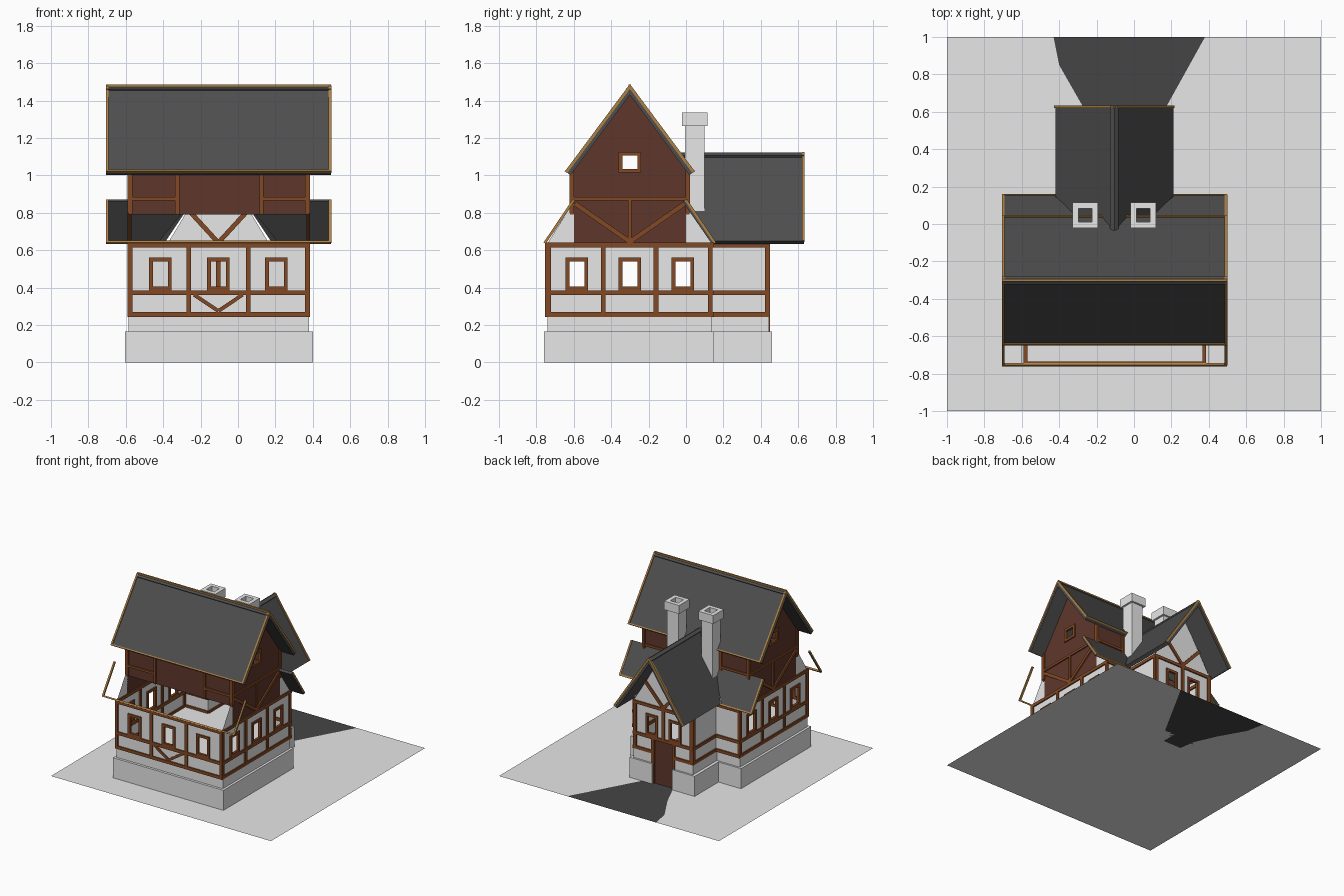
import bpy, bmesh
from mathutils import Vector, Matrix

if "Cube" in bpy.data.objects:
    bpy.data.objects.remove(bpy.data.objects["Cube"])

def material(name, col):
    m = bpy.data.materials.new(name)
    m.diffuse_color = (*col, 1)
    m.use_nodes = True
    m.node_tree.nodes["Principled BSDF"].inputs["Base Color"].default_value = m.diffuse_color
    return m

PALE = material("pale_grey", (0.8, 0.8, 0.8))
SLATE = material("dark_slate", (0.075, 0.075, 0.075))
PATH = material("path_grey", (0.06, 0.06, 0.06))
TIMBER = material("timber_brown", (0.23, 0.066, 0.018))
BOARD = material("red_brown_boards", (0.112, 0.037, 0.024))
GOLD = material("gold_trim", (0.42, 0.22, 0.06))

parts = {}
def part(name, mat):
    if name not in parts:
        parts[name] = (bmesh.new(), mat)
    return parts[name][0]

def face(bm, pts, out):
    f = bm.faces.new([bm.verts.new(p) for p in pts])
    f.normal_update()
    if f.normal.dot(Vector(out)) < 0:
        f.normal_flip()
    return f

def box(bm, x0, x1, y0, y1, z0, z1):
    m = Matrix.Translation(((x0 + x1) / 2, (y0 + y1) / 2, (z0 + z1) / 2))
    bmesh.ops.create_cube(bm, size=1, matrix=m @ Matrix.Diagonal((x1 - x0, y1 - y0, z1 - z0, 1)))

def beam(bm, p, q, n, w=0.025, d=0.02):
    p, q, n = Vector(p), Vector(q), Vector(n).normalized()
    t = (q - p).normalized()
    m = Matrix((t * (q - p).length, n.cross(t) * w, n * d)).transposed().to_4x4()
    m.translation = (p + q) / 2
    bmesh.ops.create_cube(bm, size=1, matrix=m)

def slab(bm, pts, n, th=0.028):
    f = face(bm, pts, n)
    nrm = f.normal.copy()
    r = bmesh.ops.extrude_face_region(bm, geom=[f], use_keep_orig=True)
    bmesh.ops.translate(bm, vec=-nrm * th, verts=[v for v in r["geom"] if isinstance(v, bmesh.types.BMVert)])
    bmesh.ops.recalc_face_normals(bm, faces=bm.faces)

class Side:
    """A vertical plane: axis 'x' or 'y' held at c, facing sign s."""
    def __init__(self, axis, c, s):
        self.axis, self.c, self.s = axis, c, s
        self.n = (s, 0, 0) if axis == 'x' else (0, s, 0)
    def p(self, u, z):
        return (self.c, u, z) if self.axis == 'x' else (u, self.c, z)
    def poly(self, bm, pts):
        face(bm, [self.p(*a) for a in pts], self.n)
    def panel(self, bm, u0, u1, z0, z1, holes=()):
        us = sorted({u0, u1, *[h[0] for h in holes], *[h[1] for h in holes]})
        zs = sorted({z0, z1, *[h[2] for h in holes], *[h[3] for h in holes]})
        for a, b in zip(us, us[1:]):
            for c, d in zip(zs, zs[1:]):
                mu, mz = (a + b) / 2, (c + d) / 2
                if not any(h[0] < mu < h[1] and h[2] < mz < h[3] for h in holes):
                    self.poly(bm, [(a, c), (b, c), (b, d), (a, d)])
    def beams(self, bm, lines, w=0.025):
        for u0, z0, u1, z1 in lines:
            beam(bm, self.p(u0, z0), self.p(u1, z1), self.n, w)
    def frame(self, bm, h):
        a, b, c, d = h
        self.beams(bm, [(a - .01, c, b + .01, c), (a - .01, d, b + .01, d), (a, c, a, d), (b, c, b, d)], 0.02)

def window(u, w=0.1):
    return (u - w / 2, u + w / 2, 0.395, 0.55)

XC, YC = -0.105, -0.3
X0, X1, Y0, Y1 = -0.58, 0.375, -0.745, 0.14
RAILS = (0.256, 0.373, 0.628)

# ground with the path cut into its back edge
outline = [(-.43, 1), (-.4, .85), (-.28, .64), (-.2, .46), (-.18, .33),
           (.05, .33), (.08, .46), (.18, .64), (.28, .82), (.38, 1)]
face(part("path", PATH), [(x, y, 0) for x, y in outline], (0, 0, 1))
face(part("ground", PALE), [(-1, -1, 0), (-1, 1, 0)] + [(x, y, 0) for x, y in outline]
     + [(1, 1, 0), (1, -1, 0)], (0, 0, 1))

# stone base in two tiers, the wing split by the doorway
st = part("stone_base", PALE)
box(st, -.605, .4, -.76, .15, 0, .165)
box(st, X0 - .005, X1 + .005, -.74, .135, .165, .25)
for a, b in ((-.4, -.195), (-.015, .19)):
    box(st, a, b, .15, .46, 0, .165)
    box(st, max(a, -.375), min(b, .165), .135, .445, .165, .25)

plaster = part("plaster_walls", PALE)
timber = part("timber_frame", TIMBER)
boards = part("upper_board_walls", BOARD)

# ground floor front
front = Side('y', Y0, -1)
holes = [window(XC + k * .31) for k in (-1, 0, 1)]
front.panel(plaster, X0, X1, .25, .63, holes)
front.beams(timber, [(X0 - .01, z, X1 + .01, z) for z in RAILS])
front.beams(timber, [(u, .25, u, .63) for u in (X0 + .003, -.263, .055, X1 - .003)])
front.beams(timber, [(-.235, .362, XC, .275), (.025, .362, XC, .275)], .02)
for h in holes:
    front.frame(timber, h)

# side walls with the boarded gables
for side in (Side('x', X0, -1), Side('x', X1, 1)):
    holes = [window(YC + k * .283) for k in (-1, 0, 1)]
    side.panel(plaster, Y0, Y1, .25, .63, holes)
    side.beams(timber, [(Y0 - .01, z, Y1 + .01, z) for z in RAILS])
    side.beams(timber, [(u, .25, u, .63) for u in (Y0 + .01, -.442, -.16, Y1 - .01)])
    for h in holes:
        side.frame(timber, h)
    attic = (YC - .05, YC + .05, 1.025, 1.115)
    side.panel(boards, YC - .31, YC + .31, .63, 1.025)
    side.poly(boards, [(YC - .26, 1.115), (YC + .26, 1.115), (YC, 1.465)])
    side.frame(timber, attic)
    side.beams(timber, [(YC - .3, .875, YC + .3, .875), (YC, .63, YC, .875)], .018)
    for s in (-1, 1):
        side.poly(boards, [(YC + s * .325, 1.025), (YC + s * .05, 1.025),
                           (YC + s * .05, 1.115), (YC + s * .26, 1.115)])
        side.poly(plaster, [(YC + s * .445, .63), (YC + s * .3, .63), (YC + s * .3, .86)])
        side.beams(timber, [(YC + s * .295, .85, YC, .645), (YC + s * .31, .8, YC + s * .31, 1.03)])

# upper floor front and back
for side in (Side('y', YC - .31, -1), Side('y', YC + .31, 1)):
    side.panel(boards, X0, X1, .79, 1.04)
    side.beams(timber, [(u, .79, u, 1.03) for u in (X0 + .005, -.325, .125, X1 - .005)], .022)
    side.beams(timber, [(X0, .875, -.325, .875), (.125, .875, X1, .875)], .018)

# ground floor back, either side of the wing
back = Side('y', Y1, 1)
for a, b in ((X0, -.37), (.16, X1)):
    back.panel(plaster, a, b, .25, .63)
    back.beams(timber, [(a, z, b, z) for z in RAILS])

# wing walls
for side in (Side('x', -.37, -1), Side('x', .16, 1)):
    side.panel(plaster, Y1, .44, .25, .67)
    side.beams(timber, [(Y1, z, .45, z) for z in RAILS])
    side.beams(timber, [(.435, .25, .435, .64)])
gable = Side('y', .44, 1)
holes = [window(XC - .105, .09), window(XC + .105, .09)]
gable.panel(plaster, -.37, .16, .25, .63, holes + [(-.195, -.015, .25, .365)])
gable.poly(plaster, [(-.38, .63), (.17, .63), (XC, 1.085)])
gable.beams(timber, [(-.38, z, .17, z) for z in RAILS[1:]]
            + [(-.37, .256, -.195, .256), (-.015, .256, .16, .256), (XC, .37, XC, .63)]
            + [(u, .25, u, .63) for u in (-.36, .15)])
for s in (-1, 1):
    gable.beams(timber, [(XC + s * .165, .82, XC, .64), (XC + s * .095, 0, XC + s * .095, .37)])
for h in holes:
    gable.frame(timber, h)

# door
box(part("door", BOARD), -.195, -.015, .425, .437, 0, .365)

# main roof with gold edging
RX0, RX1 = -.705, .497
roof = part("main_roof", SLATE)
trim = part("roof_trim", GOLD)
for s in (-1, 1):
    n = (0, s * .46, .34)
    ey, ez = YC + s * .34, 1.018
    slab(roof, [(RX0, YC, 1.478), (RX1, YC, 1.478), (RX1, ey, ez), (RX0, ey, ez)], n)
    for x in (RX0 + .005, RX1 - .005):
        beam(trim, (x, YC, 1.475), (x, ey, ez), n, .014, .016)
    beam(trim, (RX0, ey, ez + .004), (RX1, ey, ez + .004), n, .01, .014)
    # skirt edging on both long sides
    n = (0, s * .23, .155)
    a, b = (YC + s * .3, .868), (YC + s * .452, .643)
    for x in (RX0 + .005, RX1 - .005):
        beam(trim, (x, *a), (x, *b), n, .014, .014)
    beam(trim, (RX0, *b), (RX1, *b), n, .012, .014)
beam(trim, (RX0, YC, 1.478), (RX1, YC, 1.478), (0, 0, 1), .014, .014)

# back skirt roof in two halves
skirt = part("back_skirt_roof", SLATE)
for e, bot, top in ((RX0, -.43, -.25), (RX1, .22, .04)):
    slab(skirt, [(e, .155, .648), (bot, .155, .648), (top, 0, .872), (e, 0, .872)], (0, .23, .155), .022)

# wing roof, trimmed to meet the main house
wing = part("wing_roof", SLATE)
for s in (-1, 1):
    n = (s * .475, 0, .315)
    prof = [(1.122, -.035), (1.02, 0), (.87, 0), (.648, .15), (.648, .63), (1.122, .63)]
    slab(wing, [(XC + s * .315 * (1.122 - z) / .474, y, z) for z, y in prof], n)
    beam(trim, (XC, .626, 1.12), (XC + s * .315, .626, .648), n, .014, .016)

# hollow chimneys with caps
chim = part("chimneys", PALE)
for cx in (-.26, .05):
    for h, z0, z1 in ((.052, .805, 1.27), (.068, 1.265, 1.335)):
        x0, x1, y0, y1, w = cx - h, cx + h, .047 - h, .047 + h, h - .036
        box(chim, x0, x0 + w, y0, y1, z0, z1)
        box(chim, x1 - w, x1, y0, y1, z0, z1)
        box(chim, x0 + w, x1 - w, y0, y0 + w, z0, z1)
        box(chim, x0 + w, x1 - w, y1 - w, y1, z0, z1)

for name, (bm, mat) in parts.items():
    me = bpy.data.meshes.new(name)
    bm.to_mesh(me)
    bm.free()
    me.materials.append(mat)
    bpy.context.collection.objects.link(bpy.data.objects.new(name, me))
